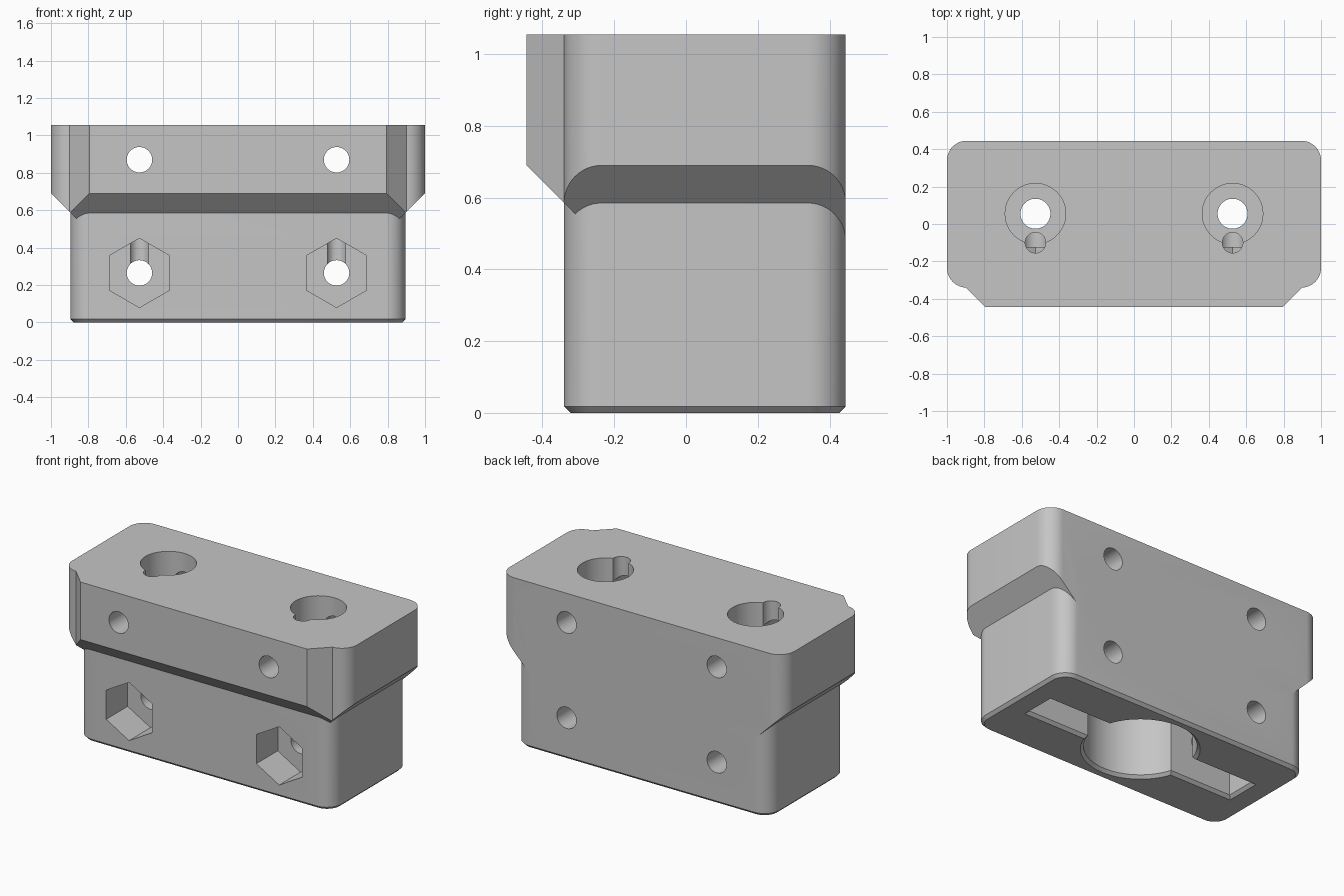
import bpy, bmesh
from math import sin, cos, pi, radians

cube = bpy.data.objects.get("Cube")
if cube:
    bpy.data.objects.remove(cube, do_unlink=True)

grey = bpy.data.materials.new("plain grey")
grey.use_nodes = True
grey.diffuse_color = (0.56, 0.56, 0.56, 1)
grey.node_tree.nodes["Principled BSDF"].inputs["Base Color"].default_value = (0.56, 0.56, 0.56, 1)

FRONT, BACK, TOP = -0.34, 0.445, 1.055
SCREW_X, SCREW_Y = 0.527, 0.055


def loft(name, layers):
    """Closed solid through equal-length outlines, each given as (z, points)."""
    bm = bmesh.new()
    rings = [[bm.verts.new((x, y, z)) for x, y in pts] for z, pts in layers]
    n = len(rings[0])
    for a, b in zip(rings, rings[1:]):
        for i in range(n):
            j = (i + 1) % n
            bm.faces.new((a[i], a[j], b[j], b[i]))
    bm.faces.new(rings[0][::-1])
    bm.faces.new(rings[-1])
    bmesh.ops.recalc_face_normals(bm, faces=bm.faces)
    mesh = bpy.data.meshes.new(name)
    bm.to_mesh(mesh)
    bm.free()
    mesh.materials.append(grey)
    obj = bpy.data.objects.new(name, mesh)
    bpy.context.collection.objects.link(obj)
    return obj


def rect(hx, y0, y1):
    return [(-hx, y0), (hx, y0), (hx, y1), (-hx, y1)]


def round_rect(hx, y0, y1, r, steps=12):
    corners = [(hx - r, y1 - r), (r - hx, y1 - r), (r - hx, y0 + r), (hx - r, y0 + r)]
    return [(cx + r * cos(a), cy + r * sin(a))
            for k, (cx, cy) in enumerate(corners)
            for a in [(k + i / steps) * pi / 2 for i in range(steps + 1)]]


def disc(cx, cy, r, sides=48, turn=0.0):
    return [(cx + r * cos(turn + 2 * pi * i / sides), cy + r * sin(turn + 2 * pi * i / sides))
            for i in range(sides)]


def combine(target, tool, operation):
    tool.hide_render = True
    mod = target.modifiers.new("combine", 'BOOLEAN')
    mod.operation = operation
    mod.solver = 'EXACT'
    mod.object = tool
    bpy.context.view_layer.objects.active = target
    bpy.ops.object.modifier_apply(modifier=mod.name)
    bpy.data.objects.remove(tool, do_unlink=True)


def drill(pts, z0, z1):
    combine(body, loft("drill", [(z0, pts), (z1, pts)]), 'DIFFERENCE')


def drill_y(pts, y0, y1):
    """Cut along y; the outline is given in x and z."""
    tool = loft("drill", [(-y1, pts), (-y0, pts)])
    for v in tool.data.vertices:
        x, z, d = v.co
        v.co = (x, -d, z)
    combine(body, tool, 'DIFFERENCE')


# Upper block: rounded back and sides, chamfered front lip
outer = round_rect(1.0, FRONT, BACK, 0.105)
lip = [(0.795, -0.445), (0.9, FRONT)]
upper_outline = [p for p in outer if p[1] > FRONT + 1e-4]
half = len(upper_outline)
left_front = [i for i, p in enumerate(upper_outline) if p[0] < 0 and p[1] < 0][-1] + 1
front_pts = [(-x, y) for x, y in lip[::-1]] + lip
upper_outline = upper_outline[:left_front] + front_pts + upper_outline[left_front:]
body = loft("mount_block", [(0.3, upper_outline), (TOP, upper_outline)])

# Mitred underside sloping at 45 degrees on the front and both sides
def slope_layer(z):
    d = z - 0.69
    return (z, rect(1.0 + d, -0.445 - d, 0.6))

combine(body, loft("slope", [slope_layer(0.4), slope_layer(1.2)]), 'INTERSECT')

# Lower block with chamfered foot
c = 0.018
lower = round_rect(0.895, FRONT, BACK, 0.105)
foot = round_rect(0.895 - c, FRONT + c, BACK - c, 0.105 - c)
combine(body, loft("lower", [(0, foot), (c, lower), (0.72, lower)]), 'UNION')

# Underside pocket: slot and round well, with chamfered rims
def slot(grow):
    return rect(0.737 + grow, SCREW_Y - 0.095 - grow, SCREW_Y + 0.095 + grow)

def well(grow):
    return disc(0, SCREW_Y, 0.32 + grow, 64)

for shape, depth in ((slot, 0.42), (well, 0.45)):
    tool = loft("pocket", [(-c, shape(2 * c)), (c, shape(0)), (depth, shape(0))])
    combine(body, tool, 'DIFFERENCE')

# Screw holes, nut recesses and vertical channels on both sides
for x in (-SCREW_X, SCREW_X):
    drill(disc(x, SCREW_Y, 0.162), 0.6, 1.2)
    drill(disc(x, SCREW_Y, 0.08), 0.3, 0.8)
    drill_y(disc(x, 0.265, 0.185, 6, pi / 2), -0.6, -0.125)
    drill(disc(x, -0.1, 0.055, 32), 0.265, 1.2)
    for z in (0.265, 0.87):
        drill_y(disc(x, z, 0.068, 40), -0.7, 0.7)

# Smooth curved walls, crisp edges
bpy.ops.object.select_all(action='DESELECT')
body.select_set(True)
bpy.context.view_layer.objects.active = body
bpy.ops.object.shade_smooth_by_angle(angle=radians(25))
